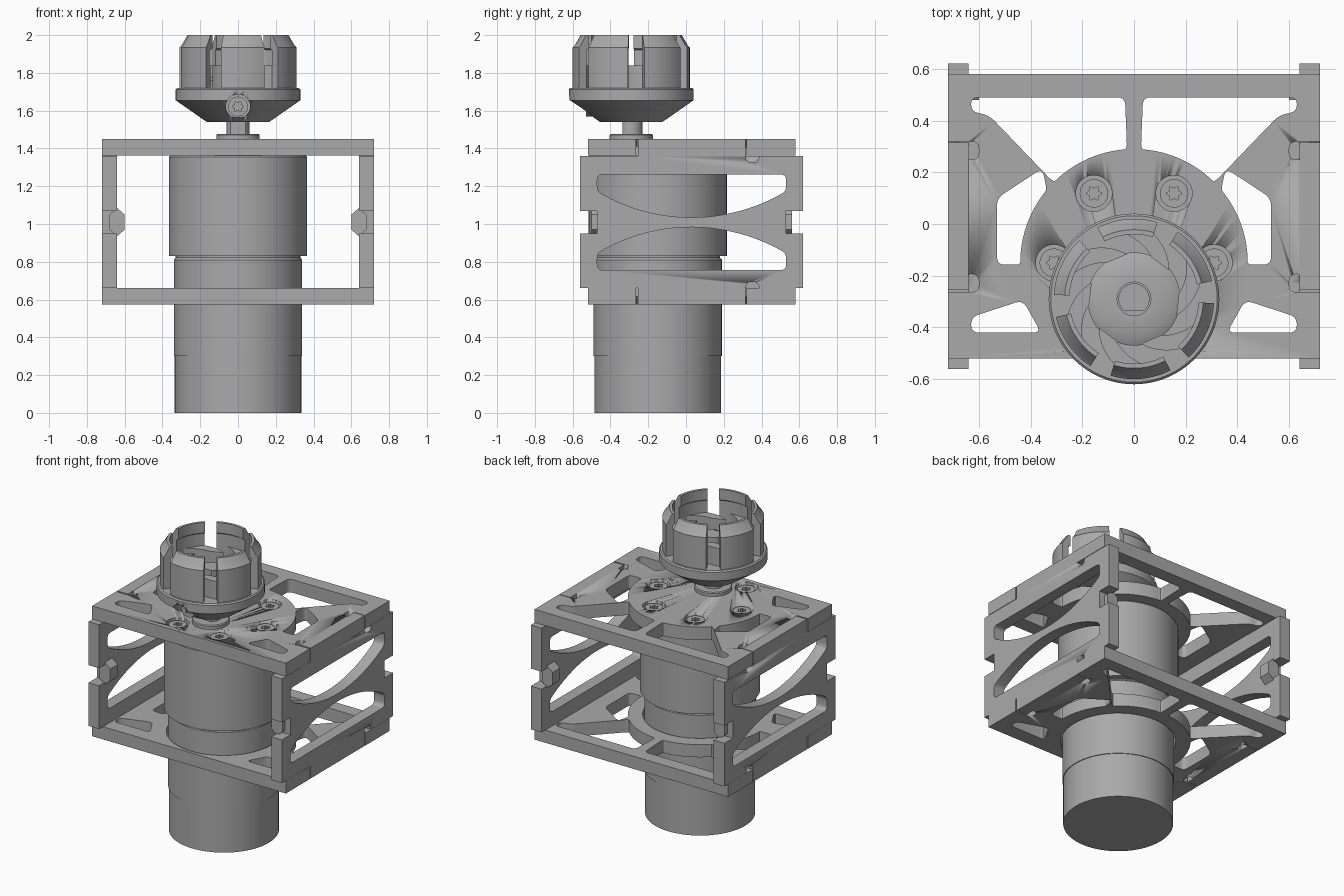
import bpy, bmesh, math
from mathutils import Vector, Matrix

if "Cube" in bpy.data.objects:
    bpy.data.objects.remove(bpy.data.objects["Cube"])

mat = bpy.data.materials.new("machined grey")
mat.use_nodes = True
GREY = (0.4, 0.4, 0.4, 1)
mat.diffuse_color = GREY
mat.node_tree.nodes["Principled BSDF"].inputs["Base Color"].default_value = GREY

MOTOR_Y, SHAFT_Y = -0.15, -0.29
YZX = Matrix(((0, 0, 1, 0), (1, 0, 0, 0), (0, 1, 0, 0), (0, 0, 0, 1)))  # profile plane to side plane


def finish(name, bm, matrix=Matrix()):
    bm.transform(matrix)
    bmesh.ops.recalc_face_normals(bm, faces=bm.faces)
    mesh = bpy.data.meshes.new(name)
    bm.to_mesh(mesh)
    bm.free()
    obj = bpy.data.objects.new(name, mesh)
    bpy.context.collection.objects.link(obj)
    mesh.materials.append(mat)
    bpy.ops.object.select_all(action="DESELECT")
    obj.select_set(True)
    bpy.context.view_layer.objects.active = obj
    bpy.ops.object.shade_smooth_by_angle(angle=math.radians(30))
    return obj


def arc(cx, cy, r, a0, a1, n=16):
    """Points along an arc, angles in degrees."""
    angles = [math.radians(a0 + (a1 - a0) * i / n) for i in range(n + 1)]
    return [(cx + r * math.cos(a), cy + r * math.sin(a)) for a in angles]


def circle(cx, cy, r, n=48):
    return arc(cx, cy, r, 0, 360, n)[:-1]


def rounded(points, radius=0.03):
    """Round the sharp corners of a closed outline."""
    out = []
    for i, p in enumerate(points):
        p, a, b = Vector(p), Vector(points[i - 1]), Vector(points[(i + 1) % len(points)])
        if (p - a).angle(b - p) < 0.4:
            out.append(p)
            continue
        s = p + (a - p).normalized() * min(radius, (a - p).length * 0.48)
        e = p + (b - p).normalized() * min(radius, (b - p).length * 0.48)
        for t in (0, 0.2, 0.4, 0.6, 0.8, 1):
            out.append(s * (1 - t) ** 2 + p * 2 * t * (1 - t) + e * t * t)
    return out


def prism(name, loops, z0, z1, matrix=Matrix()):
    """Extrude an outline with holes from z0 to z1."""
    bm = bmesh.new()
    for loop in loops:
        vs = [bm.verts.new((p[0], p[1], z0)) for p in loop]
        for i, v in enumerate(vs):
            bm.edges.new((vs[i - 1], v))
    bmesh.ops.triangle_fill(bm, use_beauty=True, edges=bm.edges[:], normal=(0, 0, 1))
    ext = bmesh.ops.extrude_face_region(bm, geom=bm.faces[:])["geom"]
    bmesh.ops.translate(bm, vec=(0, 0, z1 - z0), verts=[g for g in ext if isinstance(g, bmesh.types.BMVert)])
    return finish(name, bm, matrix)


def turned(name, profile, y, sweep=(0, 360), n=64):
    """Turn a closed radius/height profile about a vertical axis."""
    bm = bmesh.new()
    full = sweep[1] - sweep[0] >= 360
    rings = []
    for i in range(n if full else n + 1):
        a = math.radians(sweep[0] + (sweep[1] - sweep[0]) * i / n)
        rings.append([bm.verts.new((r * math.cos(a), y + r * math.sin(a), z)) for r, z in profile])
    for i in range(n):
        p, q = rings[i], rings[(i + 1) % len(rings)]
        for j in range(len(profile)):
            bm.faces.new((p[j - 1], p[j], q[j], q[j - 1]))
    if not full:
        bm.faces.new(rings[0])
        bm.faces.new(rings[-1])
    bmesh.ops.remove_doubles(bm, verts=bm.verts, dist=1e-5)
    return finish(name, bm)


def carve(obj, cutters):
    for c in cutters:
        mod = obj.modifiers.new("cut", "BOOLEAN")
        mod.operation, mod.solver, mod.object = "DIFFERENCE", "EXACT", c
        bpy.context.view_layer.objects.active = obj
        bpy.ops.object.modifier_apply(modifier=mod.name)
    for c in cutters:
        bpy.data.objects.remove(c)


def flip(loop):
    return [(-p[0], p[1]) for p in loop]


# Plate outline and lightening windows
plate_half = [(0, -0.52), (0.72, -0.52), (0.72, -0.265), (0.64, -0.265),
              (0.64, 0.32), (0.72, 0.32), (0.72, 0.58), (0, 0.58)]
outline = plate_half[:-1] + [(0, 0.58)] + flip(plate_half)[::-1][1:-1]
back_window = [(0.035, 0.49), (0.63, 0.49), (0.63, 0.435), (0.56, 0.42)] + arc(0, MOTOR_Y, 0.44, 45, 86.5)
side_window = [(0.53, 0.1), (0.53, -0.157)] + arc(0, MOTOR_Y, 0.44, -1, 40) + [(0.355, 0.215)]
front_window = [(0.63, -0.36), (0.63, -0.42), (0.36, -0.42), (0.43, -0.295)]
windows = [rounded(w) for w in (back_window, side_window, front_window)]
windows += [flip(w) for w in windows]

top_plate = prism("top_plate", [outline] + windows, 1.362, 1.45)
bottom_plate = prism("bottom_plate", [outline, circle(0, MOTOR_Y, 0.35, 64)] + windows, 0.575, 0.66)

# Corner relief pockets in both plates
for plate, z in ((top_plate, 1.45), (bottom_plate, 0.575)):
    carve(plate, [prism("relief_cutter", [rounded([(s * x, y) for x, y in
          ((0.6, y0), (0.66, y0), (0.66, y0 + 0.07), (0.6, y0 + 0.07))])], z - 0.04, z + 0.04)
          for s in (1, -1) for y0 in (-0.264, 0.249)])

# Recessed star-drive screws
star = [(r * math.cos(i * math.pi / 6), r * math.sin(i * math.pi / 6))
        for i, r in enumerate([0.031, 0.019] * 6)]
spots = [(0.31 * math.cos(i * math.pi / 3), MOTOR_Y + 0.31 * math.sin(i * math.pi / 3)) for i in range(6)]
carve(top_plate, [prism("counterbore", [circle(x, y, 0.07)], 1.395, 1.5) for x, y in spots])
for x, y in spots:
    prism("plate_screw", [circle(x, y, 0.055), [(x + u, y + v) for u, v in star]], 1.39, 1.44)
    prism("plate_screw_base", [circle(x, y, 0.054)], 1.39, 1.415)

# Side plates with tabs, edge notches and curved windows
side = [(0.285, 0.575), (0.285, 0.66), (0.59, 0.66), (0.59, 0.95), (0.5, 0.95), (0.5, 1.068),
        (0.59, 1.068), (0.59, 1.36), (0.285, 1.36), (0.285, 1.45)]
side_outline = [(y + 0.03, z) for y, z in side + flip(side)[::-1]]
R = 0.97
half = math.degrees(math.asin(0.5 / R))
upper = rounded([(0.53, 1.262), (-0.47, 1.262)] + arc(0.03, 1.035 + R, R, 270 - half, 270 + half, 24))
lower = [(y, 2.018 - z) for y, z in upper]
for s, name in ((1, "left"), (-1, "right")):
    x0, x1 = sorted((s * 0.64, s * 0.719))
    panel = prism(name + "_side_plate", [side_outline, upper, lower], x0, x1, YZX)
    carve(panel, [prism("relief_cutter", [rounded([(y, z), (y + 0.07, z), (y + 0.07, z + 0.07), (y, z + 0.07)])],
                        s * 0.72 - 0.04, s * 0.72 + 0.04, YZX)
                  for y in (-0.335, 0.316) for z in (1.325, 0.623)])
    # Hexagonal anchors in the notches
    for y0, y1 in ((-0.5, -0.42), (0.48, 0.56)):
        hexagon = [(0.6, 0.97), (0.6, 1.05), (0.64, 1.085), (0.68, 1.05), (0.68, 0.97), (0.64, 0.935)]
        prism(name + "_anchor", [[(s * x, -z) for x, z in hexagon]], y0, y1, Matrix.Rotation(math.radians(-90), 4, "X"))

# Motor and gearbox
turned("motor", [(0, 0), (0.335, 0), (0.335, 0.3), (0.34, 0.3), (0.34, 0.81), (0.33, 0.823), (0, 0.823)], MOTOR_Y, n=96)
turned("gearbox", [(0, 0.82), (0.33, 0.82), (0.33, 0.83), (0.366, 0.83), (0.366, 1.355), (0.36, 1.363), (0, 1.363)], MOTOR_Y, n=96)

# Output shaft with collar and flat
turned("shaft_collar", [(0, 1.44), (0.115, 1.44), (0.115, 1.47), (0.11, 1.476), (0, 1.476)], SHAFT_Y)
prism("output_shaft", [arc(0, SHAFT_Y, 0.06, -50, 230, 40)], 1.4, 1.82)

# Drive cup: cone base, hub and rim
cup = turned("cup_base", [(0, 1.54), (0.165, 1.54), (0.33, 1.655), (0.33, 1.712), (0.322, 1.72), (0, 1.72)], SHAFT_Y, n=96)
bore = Matrix.Translation((0, 0, 1.622)) @ Matrix.Rotation(math.radians(90), 4, "X")
carve(cup, [prism("set_screw_bore", [circle(0, 0, 0.064)], 0.49, 0.7, bore)])
prism("set_screw", [circle(0, 0, 0.052), star], 0.45, 0.53, bore)
prism("set_screw_base", [circle(0, 0, 0.051)], 0.45, 0.51, bore)
turned("cup_hub", [(0.065, 1.71), (0.18, 1.71), (0.18, 1.76), (0.14, 1.78), (0.065, 1.78)], SHAFT_Y)


# Six swirled jaws: outer wall plus a low curved vane leading to the hub
def spiral(a0, r0, r1, sweep, n=10):
    return [arc(0, SHAFT_Y, r0 + (r1 - r0) * i / n, a0 + sweep * i / n, a0, 1)[0] for i in range(n + 1)]


wall = [(0.265, 1.71), (0.31, 1.71), (0.31, 1.935), (0.3, 1.945), (0.268, 2.0), (0.25, 2.0), (0.25, 1.93), (0.265, 1.92)]
for i in range(6):
    a = -107 + 60 * i
    turned("jaw_wall", wall, SHAFT_Y, (a, a + 44), 14)
    vane = spiral(a - 34, 0.175, 0.268, 36) + spiral(a - 6, 0.175, 0.268, 36)[::-1]
    prism("jaw_vane", [vane], 1.71, 1.84)
